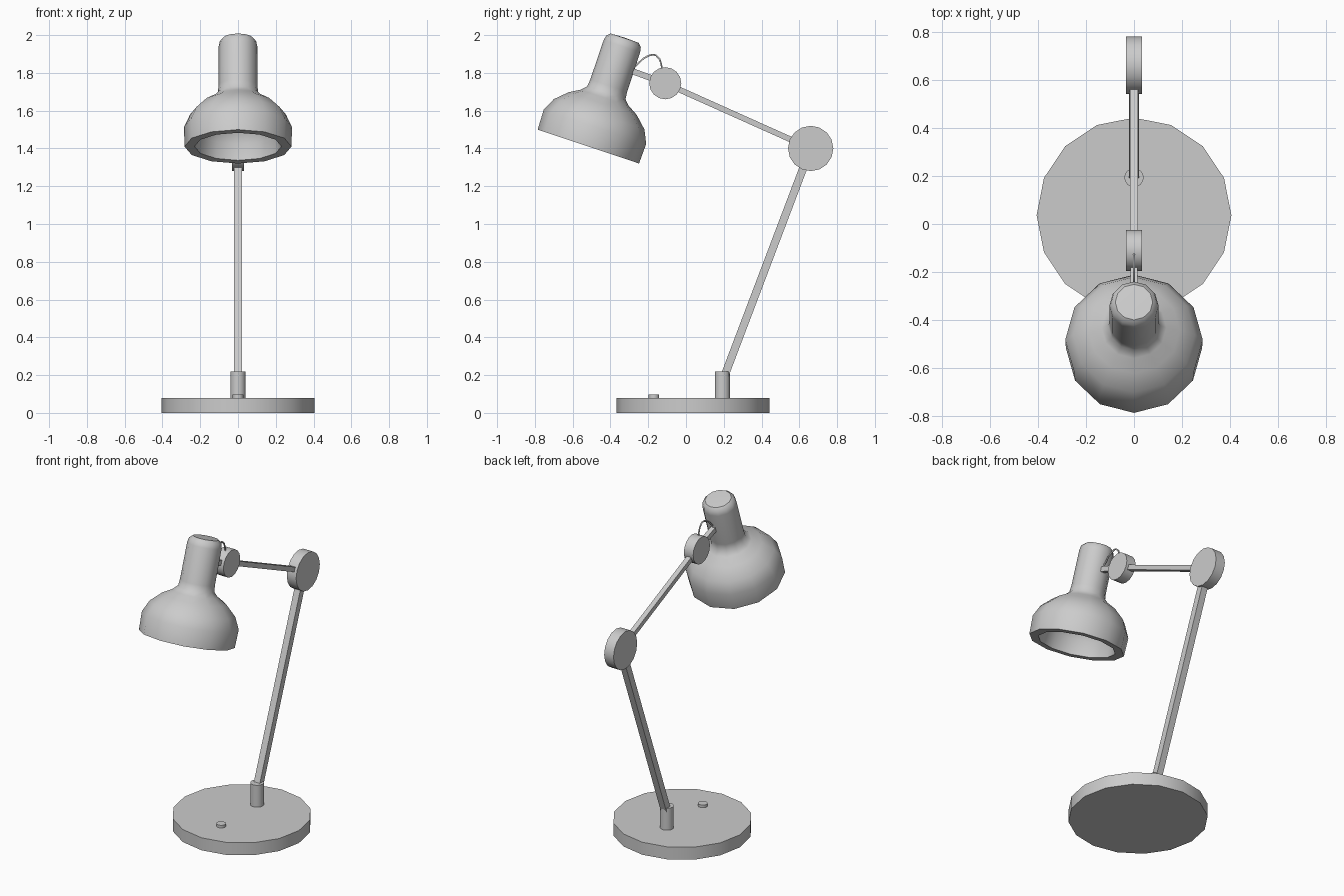
import bpy, bmesh, math
from mathutils import Vector, Matrix

if "Cube" in bpy.data.objects:
    bpy.data.objects.remove(bpy.data.objects["Cube"])


def finish(obj, name, angle=40):
    obj.name = name
    bpy.ops.object.select_all(action='DESELECT')
    obj.select_set(True)
    bpy.context.view_layer.objects.active = obj
    bpy.ops.object.shade_smooth_by_angle(angle=math.radians(angle))
    return obj


def disc(name, centre, radius, depth, sides=16, rot=(0, 0, 0)):
    bpy.ops.mesh.primitive_cylinder_add(vertices=sides, radius=radius, depth=depth,
                                        location=centre, rotation=rot)
    return finish(bpy.context.object, name)


def bar(name, a, b, width, height):
    """Square-section rod between two (y, z) points."""
    a, b = Vector((0, *a)), Vector((0, *b))
    d = b - a
    bpy.ops.mesh.primitive_cube_add(size=1, location=(a + b) / 2,
                                    rotation=(math.atan2(-d.y, d.z), 0, 0))
    obj = bpy.context.object
    obj.scale = (width, height, d.length)
    obj.name = name
    return obj


def lathe(name, profile, sides, matrix):
    """Revolve (radius, height) points; radius 0 points become poles."""
    bm = bmesh.new()
    verts = [bm.verts.new((r, 0, h)) for r, h in profile]
    edges = [bm.edges.new(p) for p in zip(verts, verts[1:])]
    bmesh.ops.spin(bm, geom=verts + edges, cent=(0, 0, 0), axis=(0, 0, 1),
                   angle=math.tau, steps=sides, use_duplicate=False)
    bmesh.ops.remove_doubles(bm, verts=bm.verts, dist=0.0005)
    bmesh.ops.rotate(bm, verts=bm.verts, matrix=Matrix.Identity(3))
    bmesh.ops.recalc_face_normals(bm, faces=bm.faces)
    mesh = bpy.data.meshes.new(name)
    bm.to_mesh(mesh)
    bm.free()
    obj = bpy.data.objects.new(name, mesh)
    bpy.context.collection.objects.link(obj)
    obj.matrix_world = matrix
    return finish(obj, name)


side = (0, math.pi / 2, 0)
elbow = (0.66, 1.40)
wrist = (-0.11, 1.745)

# Base, switch and post
disc("base", (0, 0.037, 0.04), 0.405, 0.08)
disc("switch_button", (0, -0.17, 0.085), 0.028, 0.024)
disc("post", (0, 0.193, 0.145), 0.04, 0.15)

# Arms and round joints
bar("lower_arm", (0.198, 0.18), elbow, 0.042, 0.042)
disc("elbow_joint", (0, *elbow), 0.12, 0.066, 16, side)
bar("upper_arm", elbow, wrist, 0.032, 0.03)
disc("head_joint", (0, *wrist), 0.085, 0.066, 16, side)
bar("head_stub", wrist, (-0.30, 1.815), 0.03, 0.032)

# Tilted hollow lamp shade with narrow neck and rounded cap
profile = [(0, 0.24), (0.12, 0.22), (0.19, 0.165), (0.225, 0.09), (0.23, 0),
           (0.283, 0), (0.286, 0.11), (0.253, 0.18), (0.19, 0.24), (0.135, 0.272),
           (0.107, 0.30), (0.103, 0.34), (0.102, 0.56), (0.096, 0.588),
           (0.078, 0.605), (0, 0.608)]
tilt = Matrix.Translation((0, -0.517, 1.41)) @ Matrix.Rotation(math.radians(-18.5), 4, 'X') \
    @ Matrix.Rotation(math.pi / 2, 4, 'Z')
lathe("lamp_shade", profile, 12, tilt)

# Short cable looping from the neck to the head joint
curve = bpy.data.curves.new("cable", 'CURVE')
curve.dimensions = '3D'
curve.bevel_depth = 0.005
curve.bevel_resolution = 1
curve.resolution_u = 4
spline = curve.splines.new('BEZIER')
path = [(-0.27, 1.835), (-0.20, 1.89), (-0.158, 1.892), (-0.12, 1.80)]
spline.bezier_points.add(len(path) - 1)
for point, (y, z) in zip(spline.bezier_points, path):
    point.co = (0, y, z)
    point.handle_left_type = point.handle_right_type = 'AUTO'
bpy.context.collection.objects.link(bpy.data.objects.new("cable", curve))
